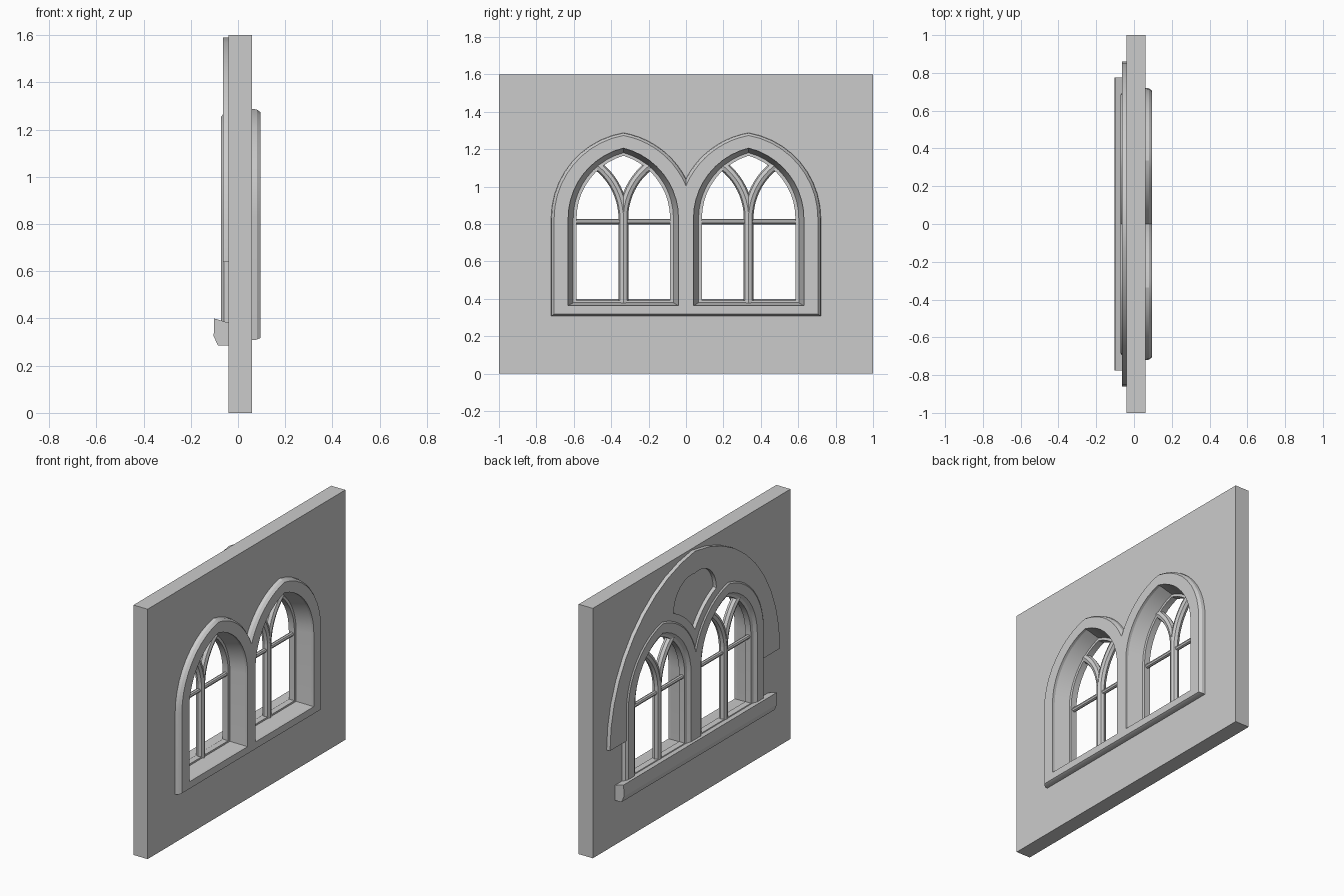
import bpy, bmesh
from math import acos, cos, sin, radians, sqrt
from mathutils import Matrix

if "Cube" in bpy.data.objects:
    bpy.data.objects.remove(bpy.data.objects["Cube"])

stone = bpy.data.materials.new("grey_stone")
stone.use_nodes = True
stone.diffuse_color = (0.6, 0.6, 0.6, 1)
stone.node_tree.nodes["Principled BSDF"].inputs["Base Color"].default_value = (0.6, 0.6, 0.6, 1)

CENTRE = 0.335   # distance of each window axis from the middle
SPRING = 0.83    # height where the arches start
# local (x, y, z) becomes world (y, z, x)
UPRIGHT = Matrix(((0, 0, 1, 0), (1, 0, 0, 0), (0, 1, 0, 0), (0, 0, 0, 1)))


def add(name, mesh):
    obj = bpy.data.objects.new(name, mesh)
    bpy.context.collection.objects.link(obj)
    mesh.materials.clear()
    mesh.materials.append(stone)
    bpy.ops.object.select_all(action='DESELECT')
    obj.select_set(True)
    bpy.context.view_layer.objects.active = obj
    bpy.ops.object.shade_smooth_by_angle(angle=radians(25))
    return obj


def curve_mesh(curve):
    temp = bpy.data.objects.new("temp", curve)
    bpy.context.collection.objects.link(temp)
    deps = bpy.context.evaluated_depsgraph_get()
    mesh = bpy.data.meshes.new_from_object(temp.evaluated_get(deps))
    bpy.data.objects.remove(temp)
    return mesh


def spline(curve, points, closed):
    s = curve.splines.new('POLY')
    s.points.add(len(points) - 1)
    for p, co in zip(s.points, points):
        p.co = (*co, 1)
    s.use_cyclic_u = closed


def plate(name, loops, x0, x1):
    """Flat slab; the first loop is the outside, the others are holes."""
    curve = bpy.data.curves.new(name, 'CURVE')
    curve.dimensions = '2D'
    curve.fill_mode = 'BOTH'
    curve.extrude = (x1 - x0) / 2
    for loop in loops:
        spline(curve, [(y, z, 0) for y, z in loop], True)
    mesh = curve_mesh(curve)
    mesh.transform(Matrix.Translation(((x0 + x1) / 2, 0, 0)) @ UPRIGHT)
    return add(name, mesh)


def bar(name, points, radius):
    curve = bpy.data.curves.new(name, 'CURVE')
    curve.dimensions = '3D'
    curve.bevel_depth = radius
    curve.bevel_resolution = 2
    curve.use_fill_caps = True
    spline(curve, points, False)
    return add(name, curve_mesh(curve))


def loft(name, sections):
    """Closed moulding through a ring of (x, loop) sections."""
    bm = bmesh.new()
    rings = [[bm.verts.new((x, y, z)) for y, z in loop] for x, loop in sections]
    for i, a in enumerate(rings):
        b = rings[(i + 1) % len(rings)]
        for j in range(len(a)):
            k = (j + 1) % len(a)
            bm.faces.new((a[j], a[k], b[k], b[j]))
    bmesh.ops.recalc_face_normals(bm, faces=bm.faces)
    mesh = bpy.data.meshes.new(name)
    bm.to_mesh(mesh)
    bm.free()
    return add(name, mesh)


def arch(w, spring, apex, start=None, n=10):
    """Pointed arch, left to right; start clips the left side."""
    h = apex - spring
    r = (w * w + h * h) / (2 * w)
    top = acos((r - w) / r)
    a0 = 0 if start is None else acos(min(1, (start + r - w) / r))
    left = [a0 + (top - a0) * i / n for i in range(n + 1)]
    right = [top * (1 - i / n) for i in range(1, n + 1)]
    return ([(-(w - r + r * cos(a)), spring + r * sin(a)) for a in left]
            + [(w - r + r * cos(a), spring + r * sin(a)) for a in right])


def apex_of(w):
    return 1.21 + (w - 0.3) * 0.9


def base_of(w):
    return 0.36 - (w - 0.3) * 0.6


def opening(side, w):
    loop = arch(w, SPRING, apex_of(w)) + [(w, base_of(w)), (-w, base_of(w))]
    return [(y + side * CENTRE, z) for y, z in loop]


def half_pair(w, base):
    pts = arch(w, SPRING, apex_of(w), CENTRE) + [(w, base)]
    return [(y + CENTRE, z) for y, z in pts]


def mirrored(half, closed_end=False):
    inner = half[1:-1] if closed_end else half[1:]
    return half + [(-y, z) for y, z in reversed(inner)]


def pair(w, base=None):
    return mirrored(half_pair(w, base_of(w) if base is None else base))


holes = [opening(s, 0.295) for s in (-1, 1)]

# Wall
plate("wall", [[(-1, 0), (1, 0), (1, 1.6), (-1, 1.6)]] + holes, -0.04, 0.06)

# Twin arched trim on the inner side and frame on the outer side
plate("inner_trim", [pair(0.37)] + holes, 0.05, 0.096)
loft("inner_trim_edge", [(0.05, pair(0.388)), (0.08, pair(0.383)),
                         (0.096, pair(0.37)), (0.05, pair(0.37))])
plate("outer_frame", [pair(0.35, 0.34)] + holes, -0.071, -0.035)
loft("outer_frame_edge", [(-0.035, pair(0.37, 0.34)), (-0.06, pair(0.365, 0.34)),
                          (-0.071, pair(0.35, 0.34)), (-0.035, pair(0.35, 0.34))])

# Hood plate over both windows, with a pointed recess in the middle
hood = [p for p in arch(0.86, 0.64, 1.59) if p[0] > -0.001]
hood[0] = (0, hood[0][1])
hood += list(reversed(half_pair(0.355, 0.64)))
lower = [p for p in half_pair(0.41, 0.64)[:11] if p[0] < 0.24]
reach, spring = lower[-1]
top = [p for p in arch(reach, spring, 1.45) if p[0] > -0.001]
recess = lower + list(reversed(top[:-1]))
plate("hood", [mirrored(hood, True), mirrored(recess, True)], -0.064, -0.035)

# Sill, a profile run along the wall
profile = [(-0.035, 0.285), (-0.085, 0.285), (-0.103, 0.325), (-0.101, 0.4), (-0.035, 0.38)]
bm = bmesh.new()
face = bm.faces.new([bm.verts.new((x, -0.775, z)) for x, z in profile])
ext = bmesh.ops.extrude_face_region(bm, geom=[face])
for v in ext["geom"]:
    if isinstance(v, bmesh.types.BMVert):
        v.co.y = 0.775
if not any(len(f.verts) == 5 and f.calc_center_median().y < -0.7 for f in bm.faces):
    bm.faces.new([v for v in bm.verts if v.co.y < 0])
bmesh.ops.recalc_face_normals(bm, faces=bm.faces)
sill = bpy.data.meshes.new("sill")
bm.to_mesh(sill)
bm.free()
add("sill", sill)

# Windows: splayed reveal, mullion, transom and forked tracery
section = [(0.096, 0.3), (-0.01, 0.268), (-0.01, 0.25), (-0.05, 0.25),
           (-0.055, 0.268), (-0.071, 0.285), (-0.071, 0.3)]
for side, label in ((1, "left"), (-1, "right")):
    c = side * CENTRE
    x = -0.03
    loft(label + "_reveal", [(px, opening(side, w)) for px, w in section])
    bar(label + "_mullion", [(x, c, 0.37), (x, c, 0.86)], 0.027)
    bar(label + "_transom", [(x, c - 0.255, 0.812), (x, c + 0.255, 0.812)], 0.014)
    for turn, part in ((1, "a"), (-1, "b")):
        r = 0.357
        path = []
        for i in range(11):
            a = radians(5.2 * i)
            path.append((x, c + turn * r * (1 - cos(a)), SPRING + r * sin(a)))
        bar(label + "_tracery_" + part, path, 0.026)
